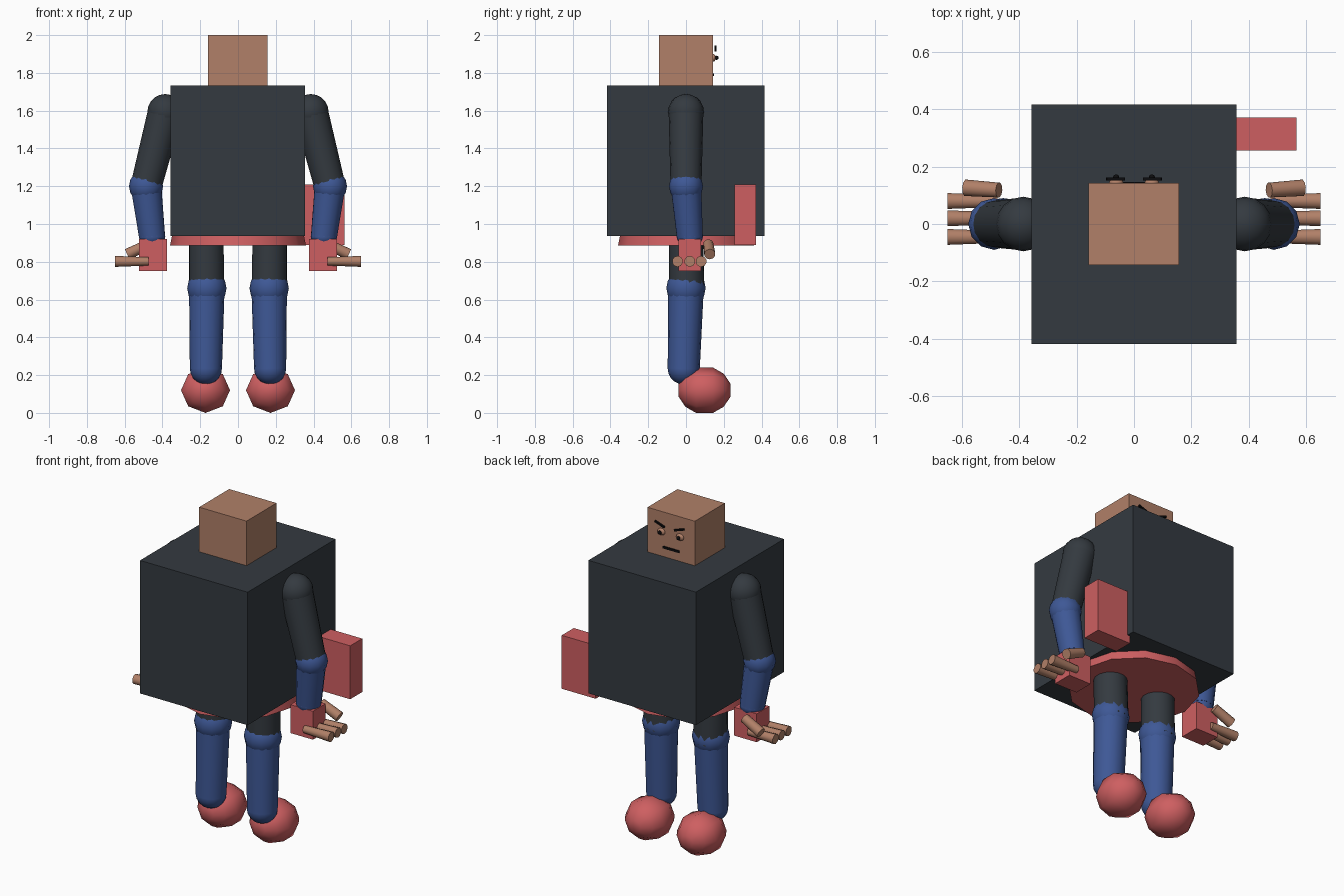
import bpy, bmesh, math
from mathutils import Vector, Matrix

if "Cube" in bpy.data.objects:
    bpy.data.objects.remove(bpy.data.objects["Cube"])


def material(name, rgb):
    lin = [((c / 255 + 0.055) / 1.055) ** 2.4 if c > 10 else c / 255 / 12.92 for c in rgb]
    m = bpy.data.materials.new(name)
    m.diffuse_color = (*lin, 1)
    m.use_nodes = True
    m.node_tree.nodes["Principled BSDF"].inputs["Base Color"].default_value = m.diffuse_color
    return m


DARK = material("charcoal cloth", (52, 58, 64))
BLUE = material("denim blue", (62, 88, 150))
RED = material("coral red", (206, 95, 97))
SKIN = material("tan skin", (177, 128, 104))
BLACK = material("black", (12, 12, 14))


def finish(bm, name, mat, smooth=None):
    bmesh.ops.recalc_face_normals(bm, faces=bm.faces)
    me = bpy.data.meshes.new(name)
    bm.to_mesh(me)
    bm.free()
    me.materials.append(mat)
    ob = bpy.data.objects.new(name, me)
    bpy.context.collection.objects.link(ob)
    if smooth:
        bpy.ops.object.select_all(action='DESELECT')
        ob.select_set(True)
        bpy.context.view_layer.objects.active = ob
        bpy.ops.object.shade_smooth_by_angle(angle=math.radians(smooth))
    return ob


def box(name, lo, hi, mat, tilt=0):
    lo, hi = Vector(lo), Vector(hi)
    bm = bmesh.new()
    m = (Matrix.Translation((lo + hi) / 2) @ Matrix.Rotation(tilt, 4, 'Y')
         @ Matrix.Diagonal((*(hi - lo), 1)))
    bmesh.ops.create_cube(bm, size=1, matrix=m)
    return finish(bm, name, mat)


def tube(name, a, b, r1, r2, mat, sides=12, smooth=50):
    a, b = Vector(a), Vector(b)
    bm = bmesh.new()
    m = Matrix.Translation((a + b) / 2) @ (b - a).to_track_quat('Z', 'Y').to_matrix().to_4x4()
    bmesh.ops.create_cone(bm, cap_ends=True, segments=sides, radius1=r1, radius2=r2,
                          depth=(b - a).length, matrix=m)
    return finish(bm, name, mat, smooth)


def ball(name, c, r, mat, seg=12, rings=8, scale=(1, 1, 1)):
    bm = bmesh.new()
    m = Matrix.Translation(c) @ Matrix.Diagonal((*scale, 1))
    bmesh.ops.create_uvsphere(bm, u_segments=seg, v_segments=rings, radius=r, matrix=m)
    return finish(bm, name, mat, 60)


def shoe(name, x):
    # eight-sided rounded barrel lying along y
    profile = [(-.137, .035), (-.102, .087), (-.045, .12), (.045, .12), (.102, .087), (.137, .035)]
    bm = bmesh.new()
    rings = []
    for y, r in profile:
        rings.append([bm.verts.new((x + r * 1.08 * math.cos(i * math.pi / 4), .098 + y,
                                    .12 + r * math.sin(i * math.pi / 4))) for i in range(8)])
    for p, q in zip(rings, rings[1:]):
        for i in range(8):
            j = (i + 1) % 8
            bm.faces.new((p[i], p[j], q[j], q[i]))
    bm.faces.new(rings[0])
    bm.faces.new(rings[-1])
    return finish(bm, name, RED, 60)


# body, head, waist and side bag
box("torso", (-.357, -.418, .936), (.356, .416, 1.733), DARK)
box("head", (-.158, -.142, 1.72), (.156, .142, 2.0), SKIN)
tube("waist", (0, 0, .885), (0, 0, .96), .36, .345, RED, 12, 30)
box("side_bag", (.34, .256, .89), (.565, .37, 1.21), RED)

# face on the +y side of the head
box("mouth", (-.055, .14, 1.783), (.053, .147, 1.797), BLACK)

for s, side in ((-1, "left"), (1, "right")):
    ball(side + "_eye", (s * .062, .145, 1.88), .025, SKIN, 12, 8, (1, .5, .8))
    ball(side + "_pupil", (s * .062, .162, 1.88), .011, BLACK, 10, 6)
    box(side + "_brow", (s * .065 - .033, .152, 1.924), (s * .065 + .033, .162, 1.934),
        BLACK, -s * .33)

    # arm
    shoulder, elbow, wrist = (s * .385, 0, 1.593), (s * .487, 0, 1.2), (s * .455, .02, .935)
    ball(side + "_shoulder", shoulder, .095, DARK, 16, 10)
    tube(side + "_upper_arm", shoulder, elbow, .092, .082, DARK, 16)
    ball(side + "_elbow", (s * .487, 0, 1.2), .09, BLUE)
    tube(side + "_forearm", elbow, wrist, .082, .07, BLUE, 16)
    ball(side + "_wrist", wrist, .07, BLUE, 16, 10, (1, 1, .8))

    # hand with three fingers and a thumb
    xs = sorted((s * .375, s * .525))
    box(side + "_palm", (xs[0], -.04, .75), (xs[1], .08, .92), RED)
    for n, y in enumerate((-.045, .02, .08)):
        tube(f"{side}_finger_{n + 1}", (s * .475, y, .802), (s * .65, y, .802),
             .022, .029, SKIN, 10)
    tube(side + "_thumb", (s * .47, .118, .895), (s * .585, .126, .84), .027, .03, SKIN, 10)

    # leg
    knee, ankle = (s * .165, .0, .66), (s * .17, -.012, .235)
    tube(side + "_thigh", (s * .168, 0, .93), (s * .165, .005, .64), .092, .094, DARK, 16)
    ball(side + "_knee", knee, .104, BLUE)
    tube(side + "_shin", knee, ankle, .094, .085, BLUE, 16)
    ball(side + "_ankle", ankle, .085, BLUE, 16, 10)
    shoe(side + "_shoe", s * .172)
